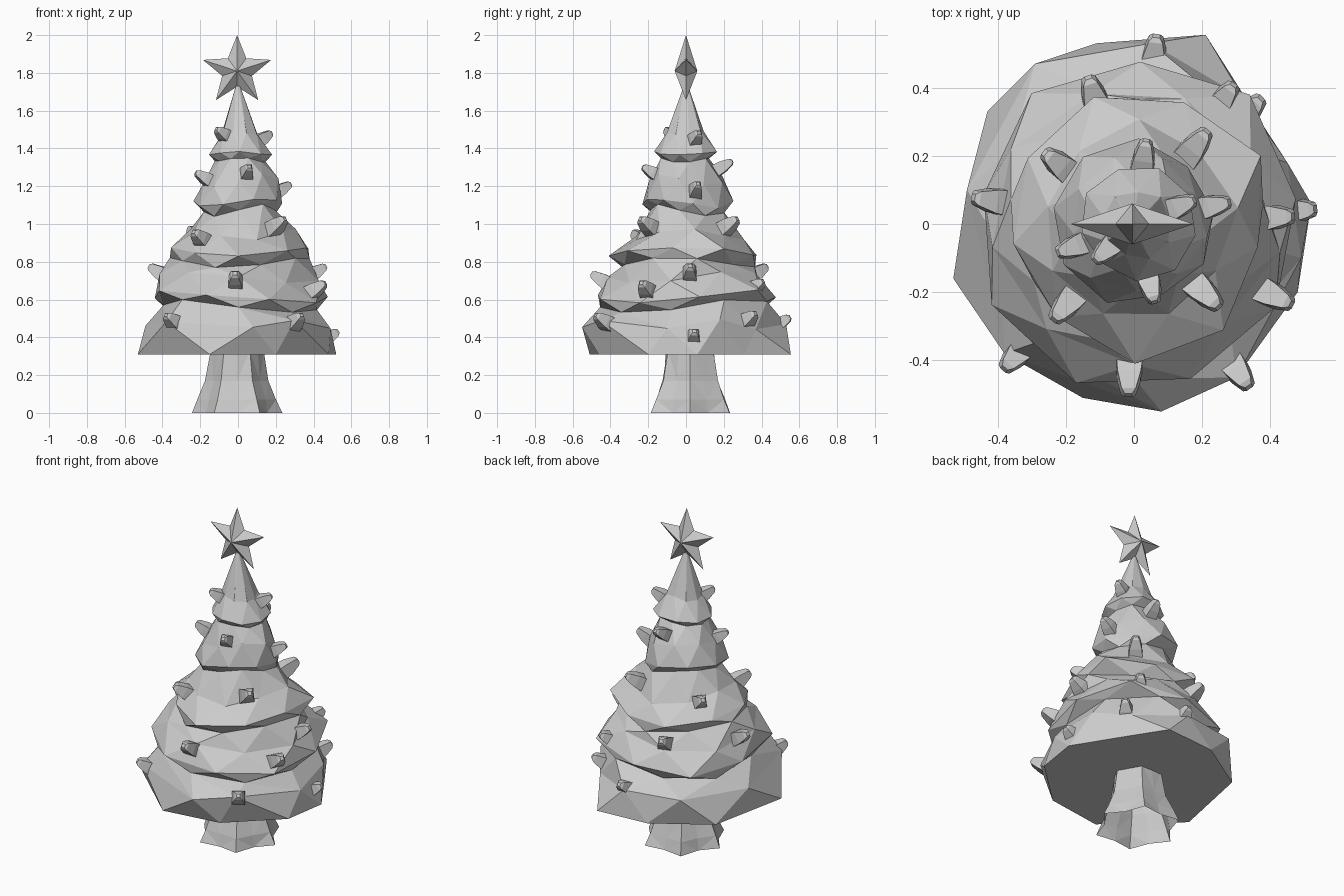
import bpy, bmesh, math, random
from mathutils import Vector

if "Cube" in bpy.data.objects:
    bpy.data.objects.remove(bpy.data.objects["Cube"])

random.seed(4)
TAU = 2 * math.pi


def make_object(name, build):
    bm = bmesh.new()
    build(bm)
    bmesh.ops.recalc_face_normals(bm, faces=bm.faces)
    mesh = bpy.data.meshes.new(name)
    bm.to_mesh(mesh)
    bm.free()
    ob = bpy.data.objects.new(name, mesh)
    bpy.context.collection.objects.link(ob)
    return ob


def loft(bm, rings, zigzag=False, caps=True):
    """Join equal-length rings of points and optionally cap both ends."""
    loops = [[bm.verts.new(p) for p in r] for r in rings]
    n = len(loops[0])
    for a, b in zip(loops, loops[1:]):
        for i in range(n):
            j = (i + 1) % n
            if zigzag:
                bm.faces.new((a[i], a[j], b[i]))
                bm.faces.new((a[j], b[j], b[i]))
            else:
                bm.faces.new((a[i], a[j], b[j], b[i]))
    if caps:
        bm.faces.new(loops[0][::-1])
        bm.faces.new(loops[-1])


# Foliage: ragged skirt, then faceted tiers; each ring turns half a step
skirt = [(.21, .555), (-.11, .53), (-.43, .33), (-.53, -.16), (-.15, -.51),
         (.2, -.46), (.48, -.2), (.52, .06), (.365, .31)]
belly = [(.05, .53), (-.29, .47), (-.49, .1), (-.38, -.38), (.08, -.55),
         (.3, -.45), (.49, -.1), (.45, .18), (.32, .37)]
tiers = [(.565, .435, 0), (.615, .47, 0), (.72, .405, 0),
         (.80, .35, 1), (.85, .385, 1), (.95, .285, 1),
         (1.07, .2, 2), (1.115, .235, 2), (1.23, .195, 2),
         (1.34, .13, 3), (1.375, .165, 3), (1.48, .1, 3), (1.73, .012, 4)]


def foliage(bm):
    rings = [[(x, y, .31) for x, y in skirt],
             [(x, y, .47 + .03 * math.sin(3 * i)) for i, (x, y) in enumerate(belly)]]
    wave = [.028, .03, .025, .01, 0]
    for k, (z, r, t) in enumerate(tiers):
        ring = []
        for i in range(9):
            a = math.radians(69) + TAU * (i + (k + 2) / 2) / 9
            rr = r * random.uniform(.93, 1.08)
            dz = wave[t] * math.sin(2 * a + 1.7 * t) + random.uniform(-.4, .4) * wave[t]
            off = .01 if t < 4 else 0
            ring.append((rr * math.cos(a) + off, rr * math.sin(a), z + dz))
        rings.append(ring)
    loft(bm, rings, True)


make_object("foliage", foliage)


# Trunk with flared roots, open at both ends
def trunk(bm):
    rings = []
    for z, r, lobe in [(0, .215, .12), (.07, .19, .1), (.17, .155, .08), (.33, .132, .05)]:
        ring = []
        for i in range(12):
            a = TAU * i / 12
            rr = r * (1 + lobe * (-1) ** i + random.uniform(-.03, .03))
            ring.append((rr * math.cos(a) - .005, rr * math.sin(a) + .022, z))
        rings.append(ring)
    loft(bm, rings, caps=False)
    bmesh.ops.triangulate(bm, faces=bm.faces[:])


make_object("trunk", trunk)


# Five-pointed star, pinched to an edge at its outline
def star(bm):
    rim = []
    for i in range(10):
        r = .19 if i % 2 == 0 else .083
        a = math.pi / 2 + TAU * i / 10
        rim.append(bm.verts.new((r * math.cos(a) - .005, 0, 1.81 + r * math.sin(a))))
    for y in (-.06, .06):
        mid = bm.verts.new((-.005, y, 1.81))
        for i in range(10):
            bm.faces.new((rim[i], rim[(i + 1) % 10], mid))


make_object("star", star)

# Light bulbs: square tapered pegs leaning out and up
bulbs = [(-.085, -.08, 1.48), (.14, .055, 1.46), (.05, -.19, 1.28), (-.185, -.07, 1.25),
         (.03, .205, 1.31), (.24, .055, 1.19), (.215, -.21, 1.0), (.185, .235, 1.0),
         (-.205, -.245, .93), (-.225, .18, .95), (.42, .02, .75), (-.425, .07, .75),
         (-.015, -.455, .71), (-.12, .385, .75), (.265, .37, .67), (.42, -.215, .66),
         (-.35, -.39, .49), (.31, -.44, .49), (.06, .505, .48), (.34, .335, .5),
         (.485, .04, .405)]
for n, pos in enumerate(bulbs):
    c = Vector(pos)
    out = Vector((c.x, c.y, 0)).normalized()
    axis = (out + Vector((0, 0, .6))).normalized()
    side = out.cross(Vector((0, 0, 1)))
    up = side.cross(axis)
    s = .95 if c.z < 1.1 else .82

    def bulb(bm):
        loft(bm, [[c + s * (axis * h + (side * u + up * v) * w)
                   for u, v in ((-1, -1), (1, -1), (1, 1), (-1, 1))]
                  for h, w in ((-.07, .042), (-.01, .036), (.045, .022), (.058, .011))])

    make_object(f"bulb_{n + 1}", bulb)
